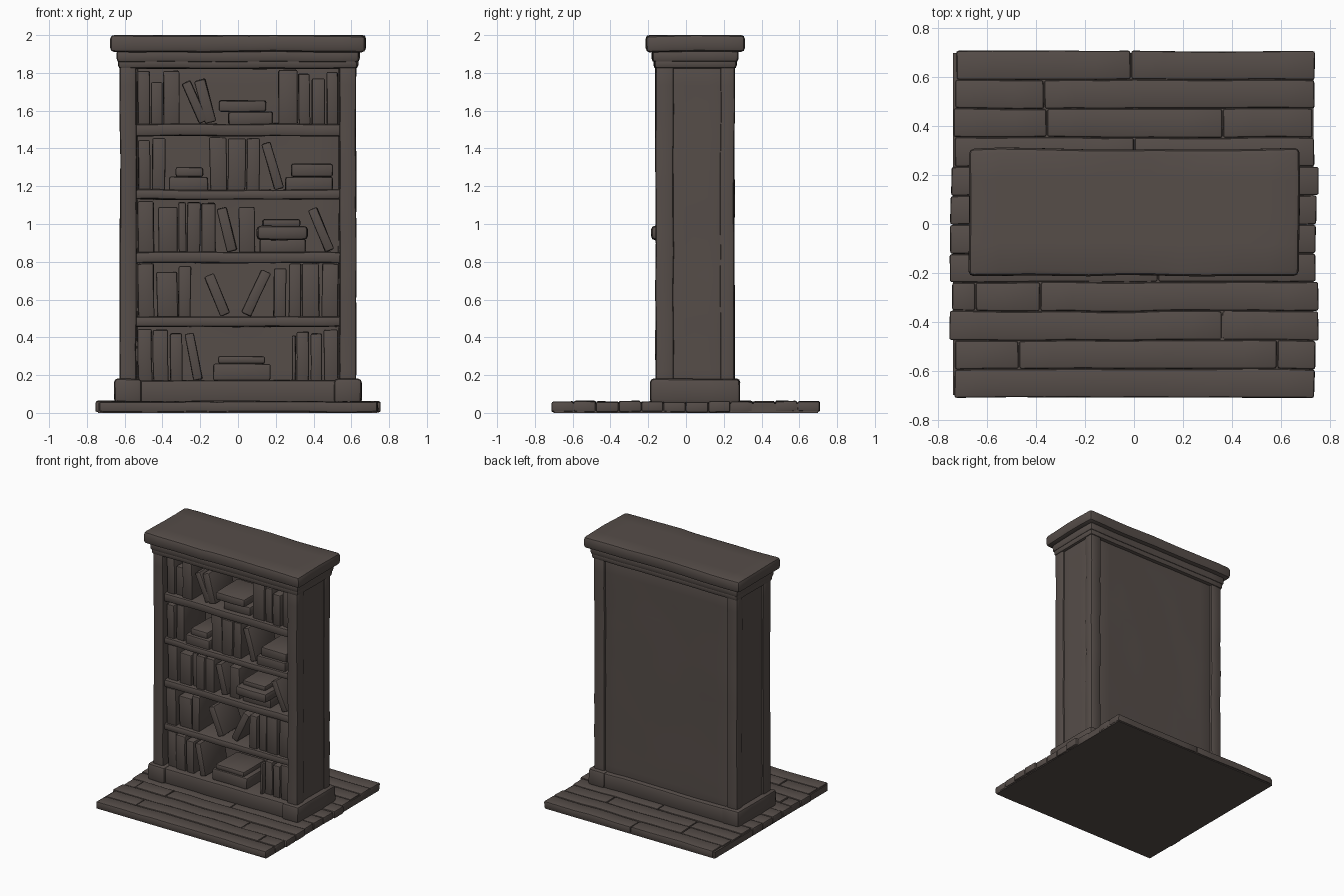
import bpy, bmesh, math, random
from mathutils import Vector, Matrix, noise

random.seed(4)

wood = bpy.data.materials.new("dark_brown_wood")
wood.diffuse_color = (0.092, 0.074, 0.066, 1)


def box(name, x, y, z, bevel=0.012, wobble=0.005, lean=0.0):
    """Hand-carved looking box between (min, max) pairs on each axis."""
    size = Vector((x[1] - x[0], y[1] - y[0], z[1] - z[0]))
    centre = Vector(((x[0] + x[1]) / 2, (y[0] + y[1]) / 2, (z[0] + z[1]) / 2))
    bm = bmesh.new()
    bmesh.ops.create_cube(bm, size=1)
    bmesh.ops.scale(bm, vec=size, verts=bm.verts)
    # round the edges, then cut rings so the surface can undulate
    if bevel:
        bmesh.ops.bevel(bm, geom=bm.edges[:], offset=min(bevel, min(size) * 0.4),
                        segments=2, profile=0.5, affect='EDGES')
    if wobble:
        for axis in range(3):
            normal = Vector((0, 0, 0))
            normal[axis] = 1
            cuts = int(size[axis] / 0.12)
            for i in range(1, cuts):
                bmesh.ops.bisect_plane(
                    bm, geom=bm.verts[:] + bm.edges[:] + bm.faces[:],
                    plane_co=normal * (size[axis] * (i / cuts - 0.5)), plane_no=normal)
    bm.transform(Matrix.Translation(centre) @ Matrix.Rotation(lean, 4, 'Y'))
    for v in bm.verts:
        if wobble:
            v.co += noise.noise_vector(v.co * 4.0) * wobble
        v.co.z = min(2.0, max(0.0, v.co.z))
    mesh = bpy.data.meshes.new(name)
    bm.to_mesh(mesh)
    bm.free()
    mesh.shade_smooth()
    mesh.set_sharp_from_angle(angle=math.radians(40))
    mesh.materials.append(wood)
    obj = bpy.data.objects.new(name, mesh)
    bpy.context.collection.objects.link(obj)
    return obj


# floor: flat underside slab with rows of planks, split at joints
box("floor_underside", (-0.74, 0.735), (-0.70, 0.70), (0, 0.05), 0, 0)
joints = [[], [-0.47, 0.585], [0.36], [-0.65, -0.38], [0.1], [-0.3, 0.4],
          [0.2], [-0.2], [0.0], [-0.36, 0.36], [-0.37], [-0.01]]
row_depth = 1.42 / len(joints)
for r, cuts in enumerate(joints):
    y0 = -0.712 + r * row_depth
    reach = 0.755 if 2 <= r <= 7 else 0.74
    ends = [-reach - random.uniform(-0.01, 0.005)] + cuts + [reach - random.uniform(-0.002, 0.012)]
    for a, b in zip(ends, ends[1:]):
        box("floor_plank", (a + 0.002, b - 0.002), (y0 + 0.001, y0 + row_depth - 0.001),
            (0.006, 0.06 + random.uniform(-0.003, 0.003)), 0.009, 0.006)

# plinth: skirt with heavier blocks at the two ends
box("plinth_rail", (-0.60, 0.60), (-0.172, 0.275), (0.05, 0.172), 0.015)
for s in (-1, 1):
    box("plinth_block", (min(s * 0.51, s * 0.655), max(s * 0.51, s * 0.655)),
        (-0.19, 0.285), (0.05, 0.18), 0.02)

# carcass: side boards, corner posts, back panel
for s in (-1, 1):
    def span(a, b):
        return (min(s * a, s * b), max(s * a, s * b))
    box("side_board", span(0.55, 0.614), (-0.13, 0.24), (0.1, 1.86), 0.005, 0.004)
    box("front_post", span(0.537, 0.626), (-0.162, -0.065), (0.1, 1.86), 0.015)
    box("back_post", span(0.53, 0.624), (0.18, 0.256), (0.1, 1.86), 0.015)
box("back_panel", (-0.56, 0.56), (0.19, 0.238), (0.1, 1.86), 0.005, 0.004)

# cornice in stepped layers
box("cornice_lower", (-0.634, 0.634), (-0.17, 0.266), (1.822, 1.88), 0.018)
box("cornice_upper", (-0.642, 0.642), (-0.18, 0.275), (1.855, 1.925), 0.02)
box("top_slab", (-0.676, 0.676), (-0.212, 0.308), (1.91, 2.0), 0.022, 0.007)

# shelves
for z0, z1 in ((0.456, 0.51), (0.793, 0.852), (1.13, 1.182), (1.465, 1.53)):
    box("shelf", (-0.56, 0.56), (-0.145, 0.2), (z0, z1), 0.016, 0.006)


def book_depth():
    front = random.uniform(-0.135, -0.11)
    return (front, front + random.uniform(0.24, 0.28))


# upright books: floor height -> (left, right, height)
upright = {
    1.53: [(-.53, -.465, .28), (-.46, -.40, .22), (-.395, -.31, .28), (.215, .315, .285),
           (.32, .38, .265), (.39, .46, .24), (.47, .53, .275)],
    1.18: [(-.53, -.465, .265), (-.455, -.385, .275), (-.15, -.06, .28), (-.055, .04, .275),
           (.045, .115, .275)],
    0.85: [(-.53, -.445, .27), (-.42, -.32, .24), (-.315, -.275, .265), (-.27, -.2, .265),
           (-.195, -.12, .26), (.005, .09, .24)],
    0.51: [(-.53, -.445, .28), (-.43, -.32, .235), (-.315, -.25, .265), (.19, .255, .255),
           (.27, .335, .28), (.34, .43, .28), (.445, .53, .28)],
    0.17: [(-.53, -.455, .275), (-.45, -.37, .27), (-.36, -.295, .25), (.285, .305, .24),
           (.31, .375, .26), (.385, .445, .25), (.455, .53, .27)],
}
for z, books in upright.items():
    for x0, x1, h in books:
        box("upright_book", (x0, x1), book_depth(), (z - 0.005, z + h), 0.009, 0.005,
            random.uniform(-0.015, 0.015))

# leaning books: floor height, bottom centre, top centre, thickness, height
leaning = [(1.53, -.175, -.28, .05, .23), (1.53, -.14, -.205, .06, .24),
           (1.18, .22, .145, .05, .255), (.85, -.03, -.09, .055, .24),
           (.85, .49, .39, .05, .24), (.51, -.06, -.16, .055, .23),
           (.51, .04, .155, .055, .25), (.17, -.21, -.26, .05, .255)]
for z, xb, xt, t, h in leaning:
    angle = math.atan2(xt - xb, h)
    length = math.hypot(xt - xb, h) - t * abs(math.sin(angle))
    xc, zc = (xb + xt) / 2, z + h / 2
    box("leaning_book", (xc - t / 2, xc + t / 2), book_depth(),
        (zc - length / 2, zc + length / 2), 0.009, 0.005, angle)

# lying books: left, right, bottom, top
lying = [(-.05, .185, 1.525, 1.595), (-.10, .15, 1.595, 1.655),
         (-.365, -.16, 1.175, 1.25), (-.33, -.185, 1.25, 1.30),
         (.25, .50, 1.175, 1.25), (.28, .50, 1.25, 1.32),
         (.115, .36, .845, .92), (.13, .33, .985, 1.025),
         (-.13, .17, .17, .26), (-.105, .14, .26, .30)]
for x0, x1, z0, z1 in lying:
    box("lying_book", (x0, x1), book_depth(), (z0, z1), 0.012, 0.005)
box("protruding_book", (.10, .37), (-.185, .08), (.915, .99), 0.022, 0.006)
